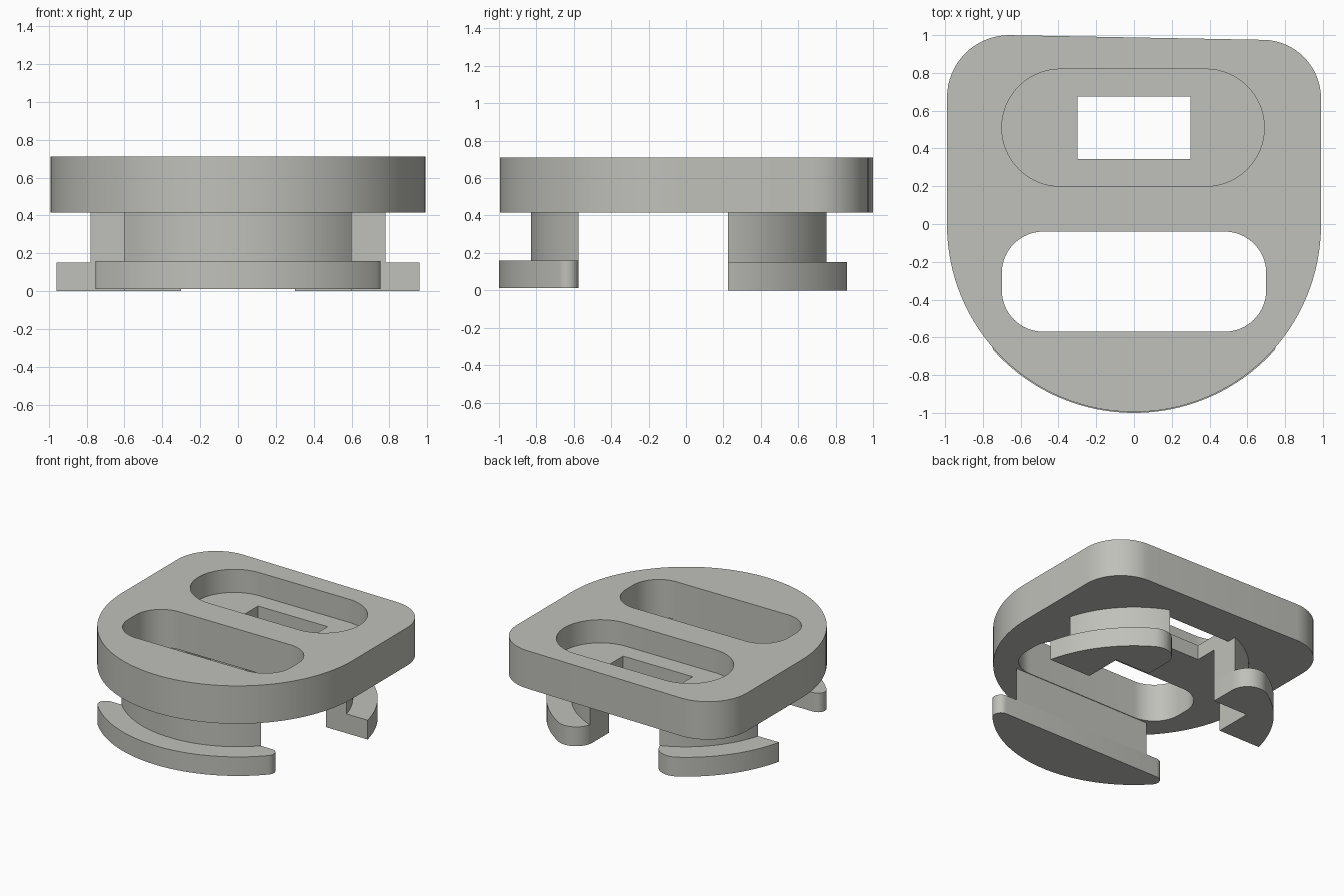
import bpy, bmesh, math

if "Cube" in bpy.data.objects:
    bpy.data.objects.remove(bpy.data.objects["Cube"])

mat = bpy.data.materials.new("warm_grey")
mat.diffuse_color = (0.53, 0.53, 0.495, 1)
mat.use_nodes = True
mat.node_tree.nodes["Principled BSDF"].inputs["Base Color"].default_value = mat.diffuse_color


def arc(cx, cy, r, a0, a1, n=16):
    """Points on an arc, angles in degrees."""
    return [(cx + r * math.cos(math.radians(a0 + (a1 - a0) * i / n)),
             cy + r * math.sin(math.radians(a0 + (a1 - a0) * i / n))) for i in range(n + 1)]


def round_rect(x0, x1, y0, y1, r):
    return (arc(x1 - r, y1 - r, r, 0, 90) + arc(x0 + r, y1 - r, r, 90, 180)
            + arc(x0 + r, y0 + r, r, 180, 270) + arc(x1 - r, y0 + r, r, 270, 360))


def prism(name, pts, z0, z1):
    """Extrude a closed outline from z0 to z1."""
    bm = bmesh.new()
    face = bm.faces.new([bm.verts.new((x, y, z0)) for x, y in pts])
    up = bmesh.ops.extrude_face_region(bm, geom=[face])["geom"]
    bmesh.ops.translate(bm, vec=(0, 0, z1 - z0),
                        verts=[v for v in up if isinstance(v, bmesh.types.BMVert)])
    bmesh.ops.remove_doubles(bm, verts=bm.verts, dist=0.0005)
    bmesh.ops.recalc_face_normals(bm, faces=bm.faces)
    mesh = bpy.data.meshes.new(name)
    bm.to_mesh(mesh)
    bm.free()
    mesh.materials.append(mat)
    ob = bpy.data.objects.new(name, mesh)
    bpy.context.collection.objects.link(ob)
    return ob


def smooth(ob):
    bpy.ops.object.select_all(action='DESELECT')
    ob.select_set(True)
    bpy.context.view_layer.objects.active = ob
    bpy.ops.object.shade_smooth_by_angle(angle=math.radians(30))


# Plate: half-round front, two rounded back corners, slightly slanted back edge
PLATE_Z, FLOOR_Z, TOP_Z = 0.415, 0.53, 0.71
outline = (arc(0, -0.005, 0.99, 180, 360, 64) + arc(0.68, 0.665, 0.31, 0, 89)
           + arc(-0.66, 0.67, 0.33, 91, 180))
plate = prism("plate", outline, PLATE_Z, TOP_Z)

# Openings: front slot, blind back pocket, rectangular hole in the pocket floor
cutters = [
    prism("slot_cutter", round_rect(-0.7, 0.7, -0.57, -0.04, 0.22), 0.3, 0.8),
    prism("pocket_cutter", round_rect(-0.7, 0.69, 0.2, 0.82, 0.31), FLOOR_Z, 0.8),
    prism("hole_cutter", [(-0.3, 0.345), (0.3, 0.345), (0.3, 0.675), (-0.3, 0.675)], 0.3, 0.6),
]
bpy.context.view_layer.objects.active = plate
for cutter in cutters:
    mod = plate.modifiers.new(cutter.name, 'BOOLEAN')
    mod.operation, mod.solver, mod.object = 'DIFFERENCE', 'EXACT', cutter
    bpy.ops.object.modifier_apply(modifier=mod.name)
for cutter in cutters:
    bpy.data.objects.remove(cutter)
smooth(plate)

# Front foot: neck is a circle segment, lip is a wider one with rounded tips
CHORD = 0.575
a = math.degrees(math.asin(CHORD / 0.83))
smooth(prism("front_neck", arc(0, 0, 0.83, 180 + a, 360 - a, 40), 0.16, PLATE_Z))

r, R = 0.06, 1.0
cy = -(CHORD + r)
cx = math.sqrt((R - r) ** 2 - cy ** 2)
a = math.degrees(math.atan2(-cy, cx))
lip = (arc(0, 0, R, 180 + a, 360 - a, 48) + arc(cx, cy, r, -a, 90, 10)
       + arc(-cx, cy, r, 90, 180 + a, 10))
smooth(prism("front_lip", lip, 0.012, 0.16))

# Back clips: L-shaped inner edge, round outer edge, mirrored left and right
INNER = [(0.3, 0.52), (0.6, 0.52), (0.6, 0.225)]
r, R = 0.14, 0.985
cx = 0.3 + r
cy = math.sqrt((R - r) ** 2 - cx ** 2)
tip = math.degrees(math.atan2(cy, cx))
for side, s in (("right", 1), ("left", -1)):
    neck = INNER + arc(0, 0, 0.81, math.degrees(math.asin(0.225 / 0.81)),
                       math.degrees(math.acos(0.3 / 0.81)), 24)
    lip = (INNER + arc(0, 0, R, math.degrees(math.asin(0.225 / R)), tip, 24)
           + arc(cx, cy, r, tip, 180, 12))
    smooth(prism("back_neck_" + side, [(s * x, y) for x, y in neck], 0.15, PLATE_Z))
    smooth(prism("back_lip_" + side, [(s * x, y) for x, y in lip], 0, 0.15))
